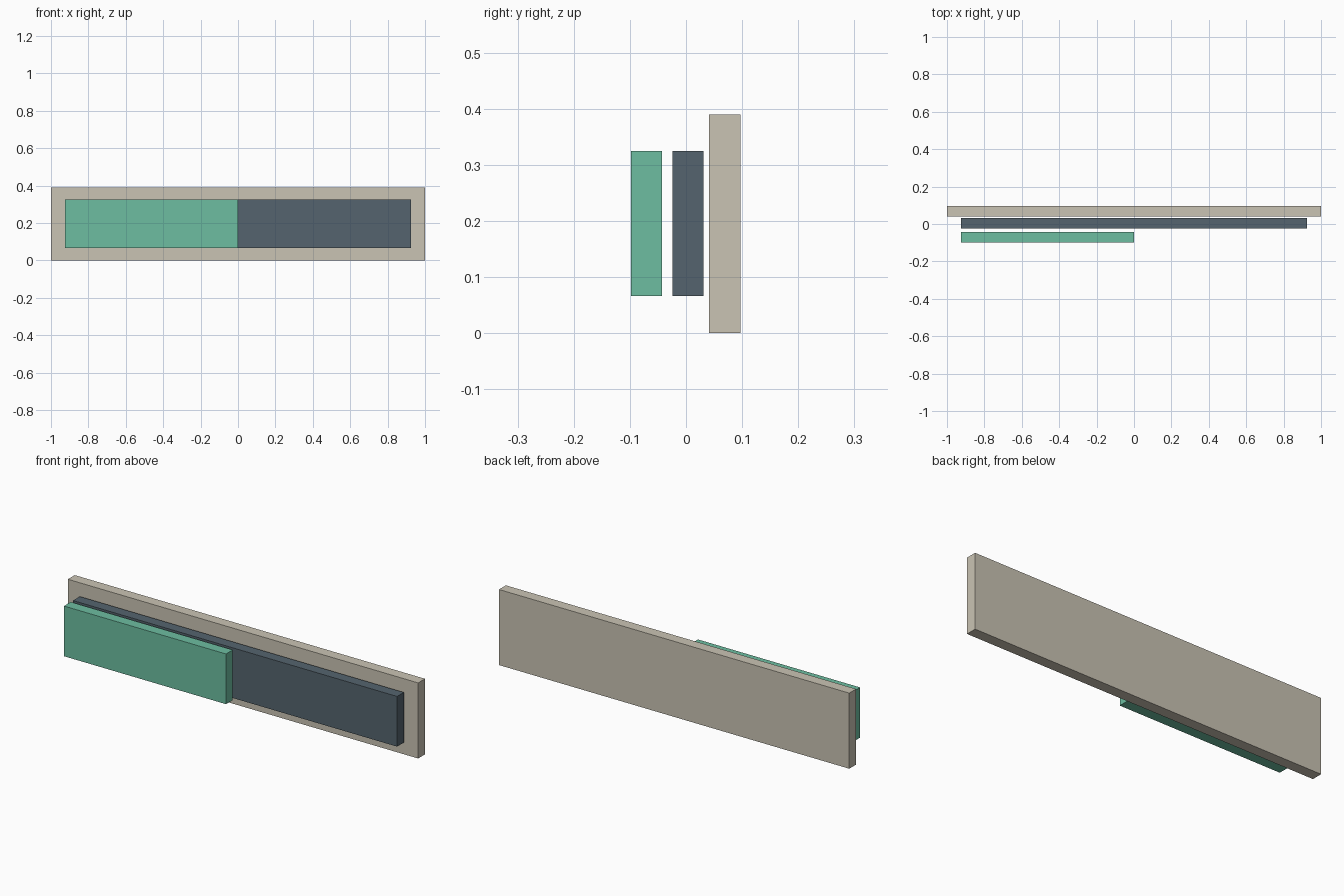
import bpy

if "Cube" in bpy.data.objects:
    bpy.data.objects.remove(bpy.data.objects["Cube"])


def linear(c):
    c /= 255
    return c / 12.92 if c <= 0.04045 else ((c + 0.055) / 1.055) ** 2.4


def material(name, rgb):
    mat = bpy.data.materials.new(name)
    mat.diffuse_color = (*[linear(c) for c in rgb], 1)
    mat.use_nodes = True
    mat.node_tree.nodes["Principled BSDF"].inputs["Base Color"].default_value = mat.diffuse_color
    return mat


def slab(name, low, high, mat):
    """Box spanning two opposite corners."""
    bpy.ops.mesh.primitive_cube_add(
        size=1, location=[(a + b) / 2 for a, b in zip(low, high)])
    ob = bpy.context.object
    ob.name = name
    ob.scale = [b - a for a, b in zip(low, high)]
    bpy.ops.object.transform_apply(location=False, rotation=False, scale=True)
    ob.data.materials.append(mat)
    return ob


# Backing board
slab("back_panel", (-1, 0.041, 0), (1, 0.097, 0.39),
     material("warm beige", (202, 196, 180)))
# Full-length track floating in front of the board
slab("bar_track", (-0.925, -0.024, 0.066), (0.925, 0.031, 0.325),
     material("slate grey", (85, 100, 110)))
# Half-length fill in front of the track
slab("bar_fill", (-0.925, -0.098, 0.066), (0, -0.043, 0.325),
     material("sea green", (109, 190, 161)))
